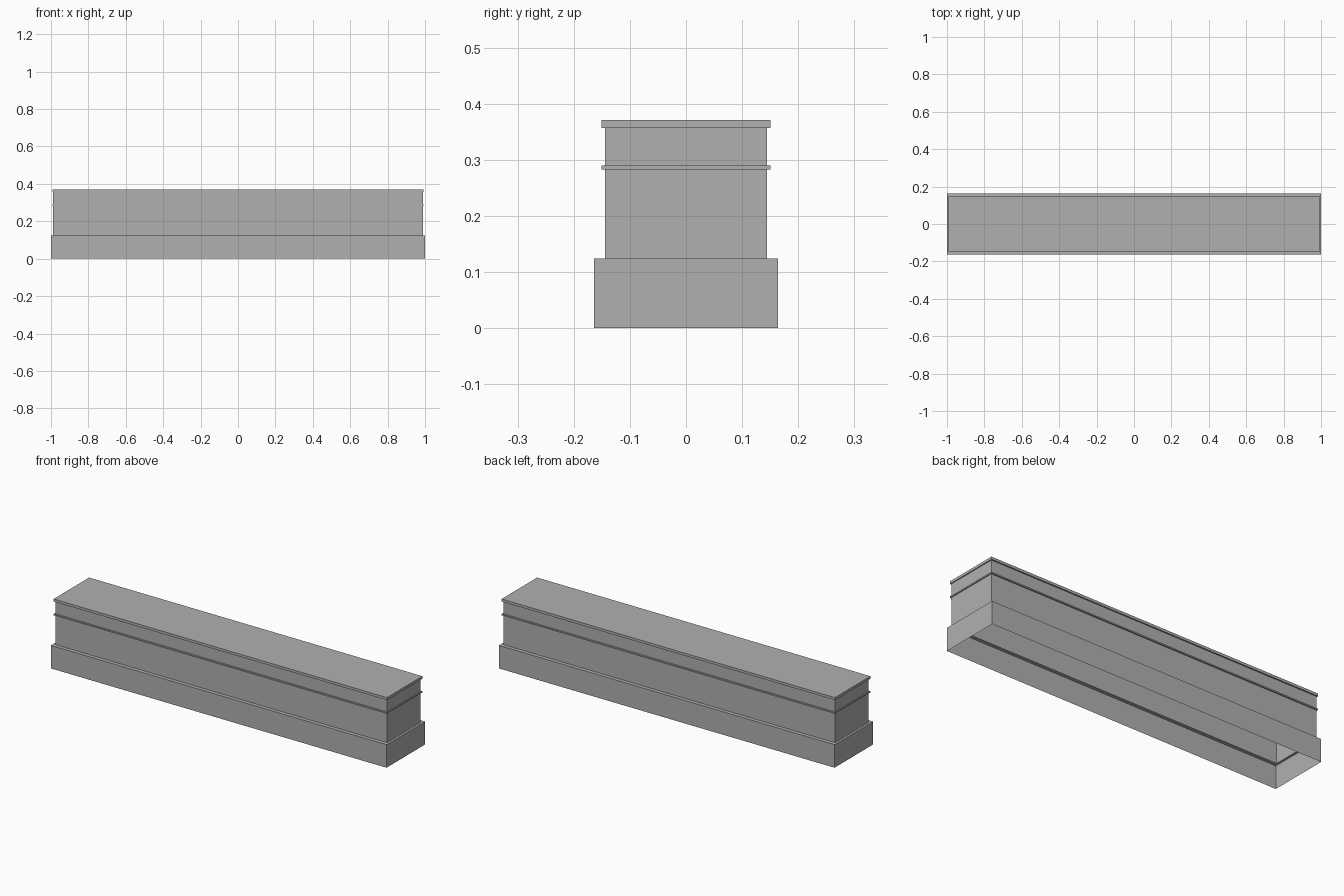
import bpy
import bmesh

if "Cube" in bpy.data.objects:
    bpy.data.objects.remove(bpy.data.objects["Cube"])

# Stepped outer profile, bottom to top: (half length x, half depth y, z)
BASE, BODY, TRIM = (1.0, 0.164), (0.988, 0.144), (0.993, 0.151)
PROFILE = [
    (*BASE, 0.0), (*BASE, 0.124),       # plinth
    (*BODY, 0.124), (*BODY, 0.283),     # main wall
    (*TRIM, 0.283), (*TRIM, 0.290),     # thin string band
    (*BODY, 0.290), (*BODY, 0.357),     # upper wall
    (*TRIM, 0.357), (*TRIM, 0.371),     # cap slab
]


def stepped_shell(name, profile):
    """Skin rectangular rings into a shell with a closed top and open bottom."""
    bm = bmesh.new()
    rings = [[bm.verts.new((sx * x, sy * y, z))
              for sx, sy in ((-1, -1), (1, -1), (1, 1), (-1, 1))]
             for x, y, z in profile]
    for low, high in zip(rings, rings[1:]):
        for i in range(4):
            j = (i + 1) % 4
            bm.faces.new((low[i], low[j], high[j], high[i]))
    bm.faces.new(rings[-1])
    mesh = bpy.data.meshes.new(name)
    bm.to_mesh(mesh)
    bm.free()
    obj = bpy.data.objects.new(name, mesh)
    bpy.context.collection.objects.link(obj)
    return obj


# Hollow wall block with plinth, band and cap, in dark grey
wall = stepped_shell("parapet_wall", PROFILE)
grey = bpy.data.materials.new("dark_grey")
grey.diffuse_color = (0.435, 0.435, 0.435, 1.0)
grey.use_nodes = True
grey.node_tree.nodes["Principled BSDF"].inputs["Base Color"].default_value = grey.diffuse_color
wall.data.materials.append(grey)
